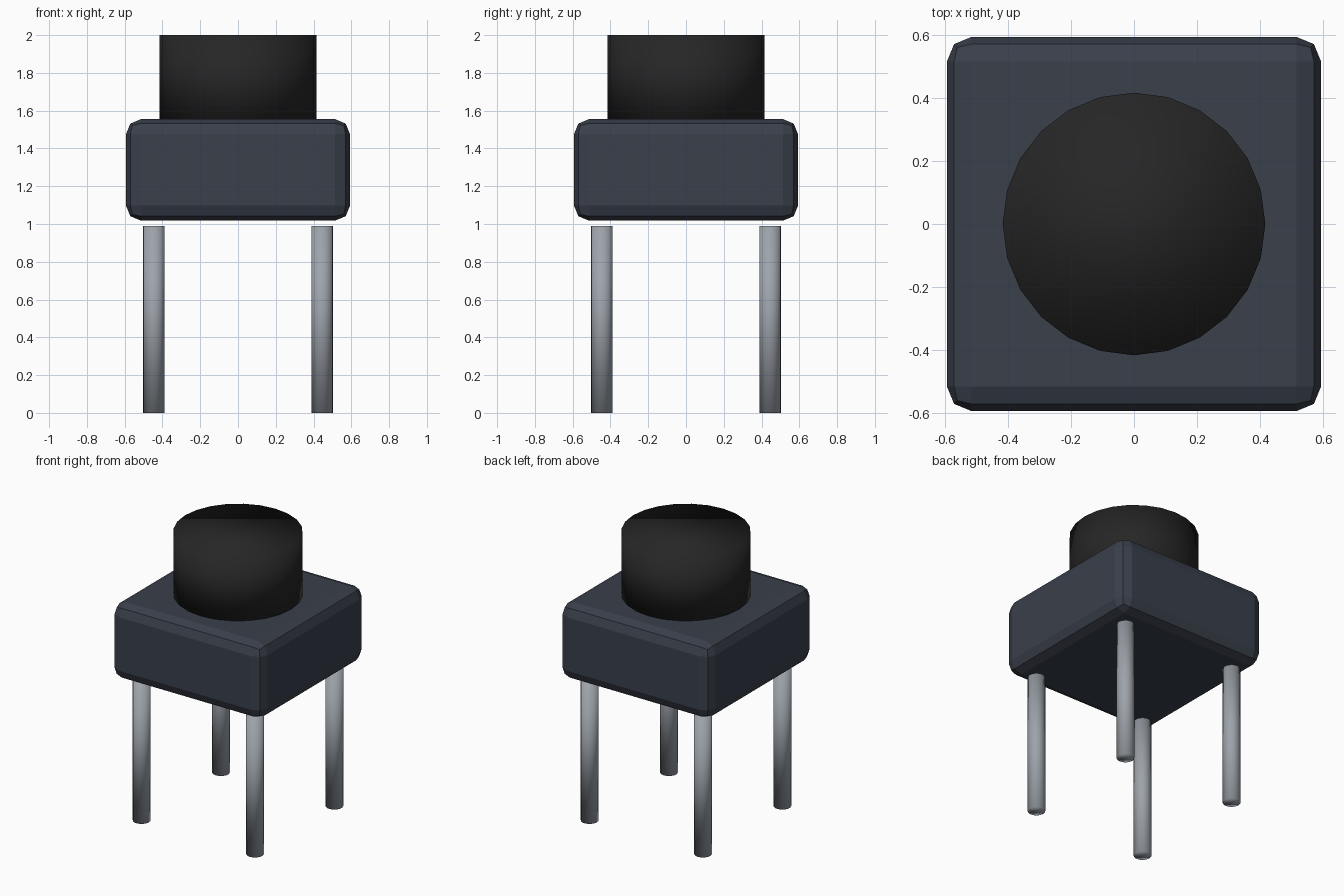
import bpy

if "Cube" in bpy.data.objects:
    bpy.data.objects.remove(bpy.data.objects["Cube"])


def material(name, rgb):
    m = bpy.data.materials.new(name)
    m.diffuse_color = (*rgb, 1.0)
    m.use_nodes = True
    m.node_tree.nodes["Principled BSDF"].inputs["Base Color"].default_value = m.diffuse_color
    return m


housing_mat = material("dark slate", (0.041, 0.050, 0.070))
button_mat = material("black plastic", (0.019, 0.019, 0.019))
pin_mat = material("grey metal", (0.34, 0.37, 0.41))


def cylinder(name, x, y, z0, z1, radius, sides, mat):
    bpy.ops.mesh.primitive_cylinder_add(
        vertices=sides, radius=radius, depth=z1 - z0, location=(x, y, (z0 + z1) / 2))
    ob = bpy.context.object
    ob.name = name
    ob.data.materials.append(mat)
    bpy.ops.object.shade_smooth()  # caps blend softly into the sides
    return ob


# Square housing with faceted two-step bevel
z0, z1, half = 1.018, 1.555, 0.593
bpy.ops.mesh.primitive_cube_add(size=1, location=(0, 0, (z0 + z1) / 2))
housing = bpy.context.object
housing.name = "housing"
housing.scale = (2 * half, 2 * half, z1 - z0)
bpy.ops.object.transform_apply(location=False, rotation=False, scale=True)
housing.data.materials.append(housing_mat)
bevel = housing.modifiers.new("edge bevel", 'BEVEL')
bevel.width = 0.079
bevel.segments = 2
bevel.limit_method = 'NONE'

# Round push button
cylinder("push_button", 0, 0, z1 - 0.02, 2.0, 0.416, 24, button_mat)

# Four pins at the corners, stopping just under the housing
for y, side in ((-1, "front"), (1, "back")):
    for x, hand in ((-1, "left"), (1, "right")):
        cylinder(f"{side}_{hand}_pin", 0.445 * x, 0.445 * y, 0, 0.99, 0.057, 24, pin_mat)
